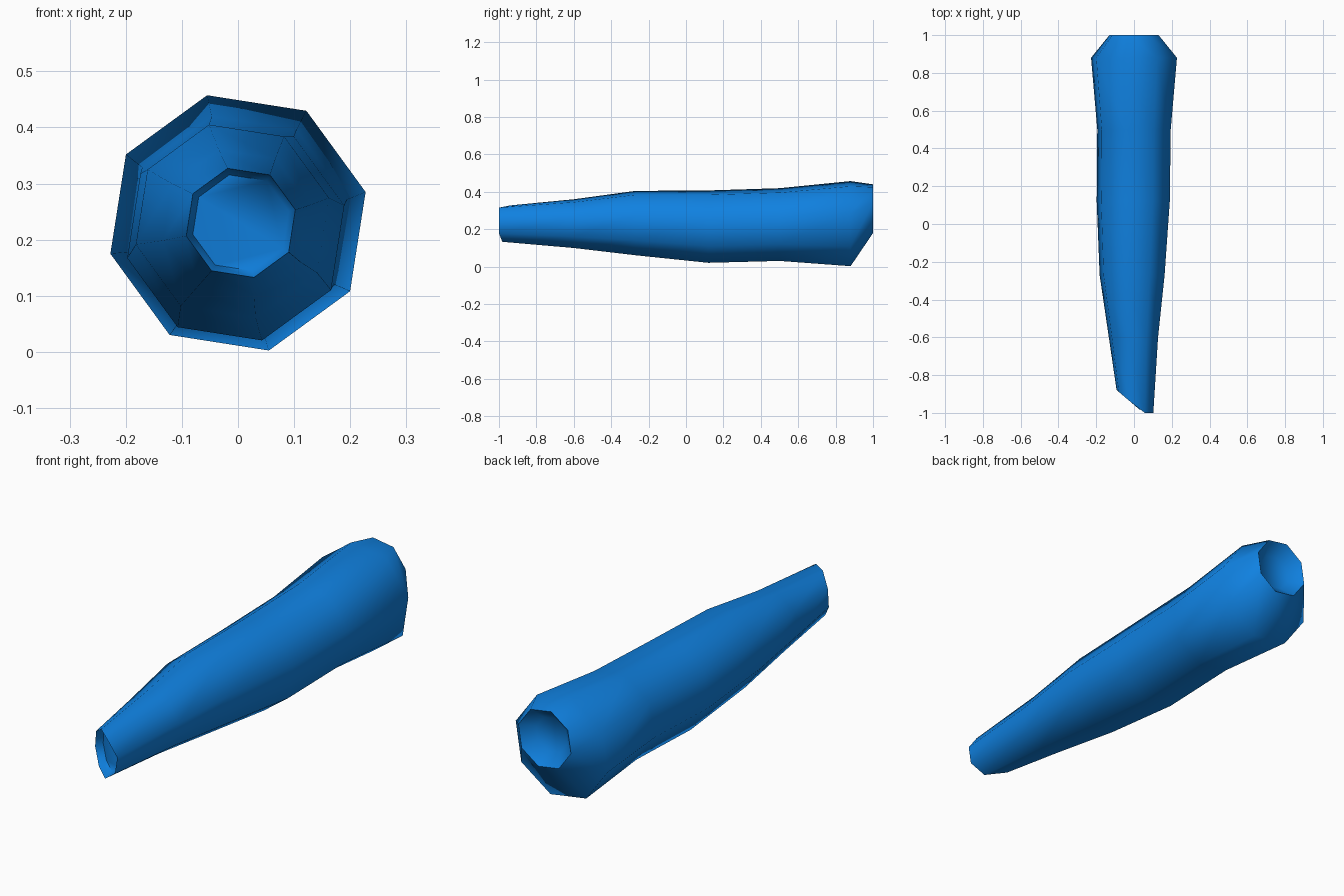
import bpy, bmesh, math

cube = bpy.data.objects.get("Cube")
if cube:
    bpy.data.objects.remove(cube, do_unlink=True)

# Single blue colour
blue = bpy.data.materials.new("bright_blue")
blue.use_nodes = True
colour = (0.005, 0.22, 0.75, 1)
blue.diffuse_color = colour
bsdf = blue.node_tree.nodes["Principled BSDF"]
bsdf.inputs["Base Color"].default_value = colour
bsdf.inputs["Roughness"].default_value = 0.6

SIDES = 8
TWIST = math.radians(13.6)
bm = bmesh.new()


def ring(y, cx, cz, r, slanted=False):
    """Octagonal cross-section; a slanted one is cut back on its right side."""
    verts = []
    for i in range(SIDES):
        a = TWIST + i * math.tau / SIDES
        x = cx + r * math.cos(a)
        cut = max(0, 0.05 - x) * 0.85 if slanted else 0
        verts.append(bm.verts.new((x, y + cut, cz + r * math.sin(a))))
    return verts


# Cross-sections from the recessed front end, along the body, to the back dish
rings = [
    ring(-0.95, 0.005, 0.23, 0.088, True),
    ring(-1.0, 0.005, 0.23, 0.1, True),
    ring(-0.6, -0.003, 0.23, 0.134),
    ring(-0.27, -0.01, 0.233, 0.177),
    ring(0.12, -0.004, 0.214, 0.199),
    ring(0.5, 0, 0.225, 0.2),
    ring(0.88, 0, 0.23, 0.234),
    ring(1.0, 0, 0.31, 0.134),
    ring(0.95, 0, 0.31, 0.08),
]
for a, b in zip(rings, rings[1:]):
    for i in range(SIDES):
        j = (i + 1) % SIDES
        bm.faces.new((a[i], a[j], b[j], b[i]))

# End caps
bm.faces.new(rings[0])
bm.faces.new(rings[-1])
bmesh.ops.recalc_face_normals(bm, faces=bm.faces[:])

mesh = bpy.data.meshes.new("tapered_body")
bm.to_mesh(mesh)
bm.free()
mesh.materials.append(blue)
body = bpy.data.objects.new("tapered_body", mesh)
bpy.context.collection.objects.link(body)

bpy.ops.object.select_all(action='DESELECT')
body.select_set(True)
bpy.context.view_layer.objects.active = body
bpy.ops.object.shade_smooth_by_angle(angle=math.radians(62))
